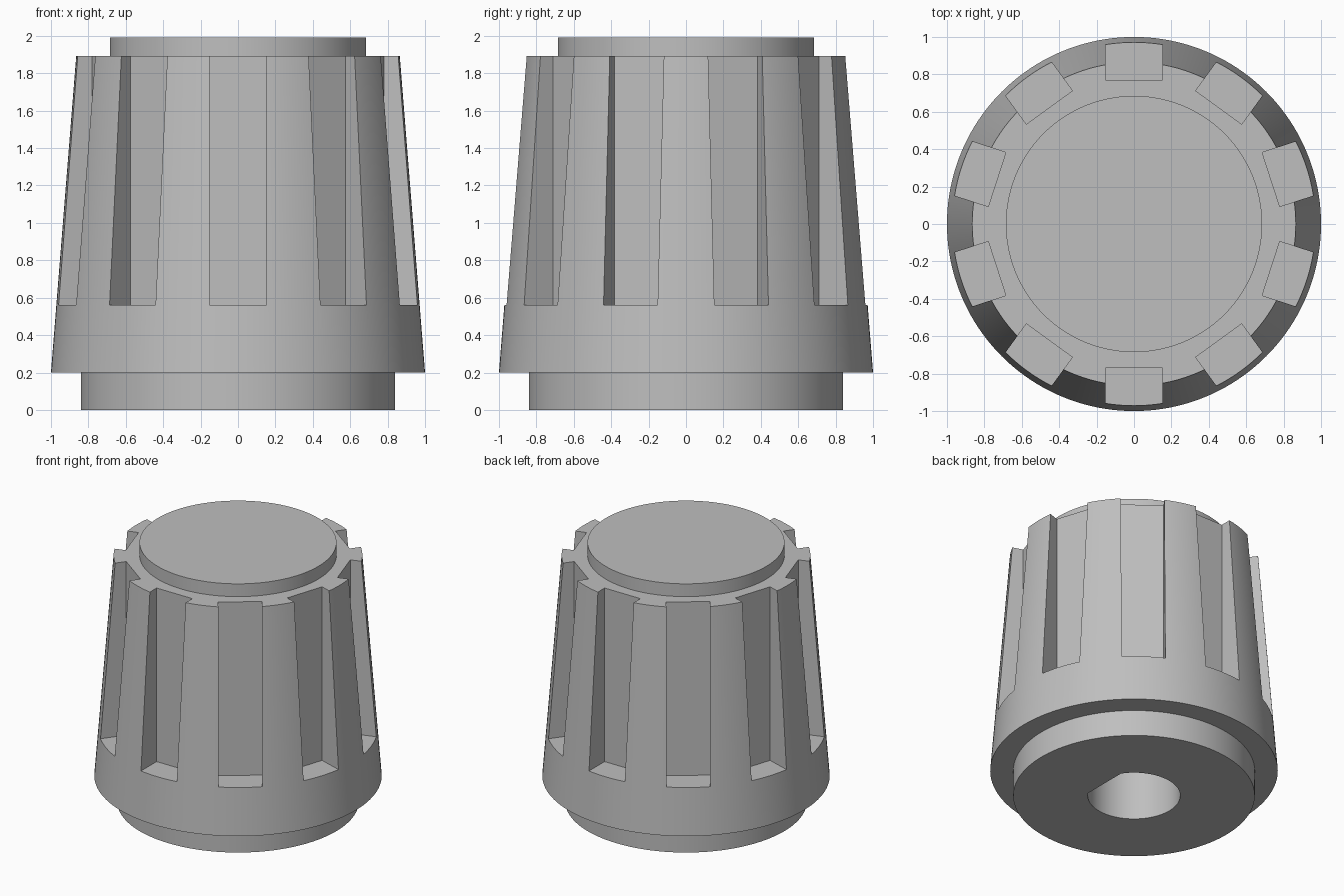
import bpy, bmesh
from math import pi, sin, cos, acos
from mathutils import Matrix

if "Cube" in bpy.data.objects:
    bpy.data.objects.remove(bpy.data.objects["Cube"], do_unlink=True)

SIDES = 160
GROOVES = 10

grey = bpy.data.materials.new("plain grey")
grey.use_nodes = True
colour = (0.52, 0.52, 0.52, 1)
grey.diffuse_color = colour
grey.node_tree.nodes["Principled BSDF"].inputs["Base Color"].default_value = colour


def add_object(name, bm):
    bmesh.ops.recalc_face_normals(bm, faces=bm.faces)
    mesh = bpy.data.meshes.new(name)
    bm.to_mesh(mesh)
    bm.free()
    mesh.materials.append(grey)
    obj = bpy.data.objects.new(name, mesh)
    bpy.context.collection.objects.link(obj)
    return obj


def lathe(name, profile):
    """Closed solid turned from (radius, height) points, capped at both ends."""
    bm = bmesh.new()
    rings = [[bm.verts.new((r * cos(2 * pi * i / SIDES), r * sin(2 * pi * i / SIDES), z))
              for i in range(SIDES)] for r, z in profile]
    for low, high in zip(rings, rings[1:]):
        for i in range(SIDES):
            j = (i + 1) % SIDES
            bm.faces.new((low[i], low[j], high[j], high[i]))
    bm.faces.new(rings[0])
    bm.faces.new(rings[-1])
    return add_object(name, bm)


# Knob: base collar, tapered grip and raised top disc
knob = lathe("knob_body", [(0.84, 0), (0.84, 0.2), (1, 0.2),
                           (0.865, 1.892), (0.685, 1.892), (0.685, 1.99)])

# Grip grooves: upright boxes around the rim, open at the top
bm = bmesh.new()
for i in range(GROOVES):
    turn = Matrix.Rotation(pi / 2 + 2 * pi * i / GROOVES, 4, 'Z')
    place = Matrix.Translation((0.97, 0, 1.36)) @ Matrix.Diagonal((0.4, 0.304, 1.6, 1))
    bmesh.ops.create_cube(bm, size=1, matrix=turn @ place)
grooves = add_object("groove_cutter", bm)

# Shaft hole: round bore with one flat side facing +x
bore, flat = 0.322, 0.268
half = acos(flat / bore)
bm = bmesh.new()
arc = [half + (2 * pi - 2 * half) * i / 64 for i in range(65)]
bottom = bm.faces.new([bm.verts.new((bore * cos(a), bore * sin(a), -0.1)) for a in arc])
solid = bmesh.ops.extrude_face_region(bm, geom=[bottom])
bmesh.ops.translate(bm, vec=(0, 0, 1.3),
                    verts=[v for v in solid["geom"] if isinstance(v, bmesh.types.BMVert)])
shaft = add_object("shaft_hole_cutter", bm)

# Cut the knob, then drop the cutters
bpy.context.view_layer.objects.active = knob
for cutter in (grooves, shaft):
    cutter.hide_render = True
    mod = knob.modifiers.new(cutter.name, 'BOOLEAN')
    mod.operation = 'DIFFERENCE'
    mod.solver = 'EXACT'
    mod.object = cutter
    bpy.ops.object.modifier_apply(modifier=mod.name)
    bpy.data.objects.remove(cutter, do_unlink=True)

bpy.ops.object.select_all(action='DESELECT')
knob.select_set(True)
bpy.ops.object.shade_smooth_by_angle(angle=pi / 6)
